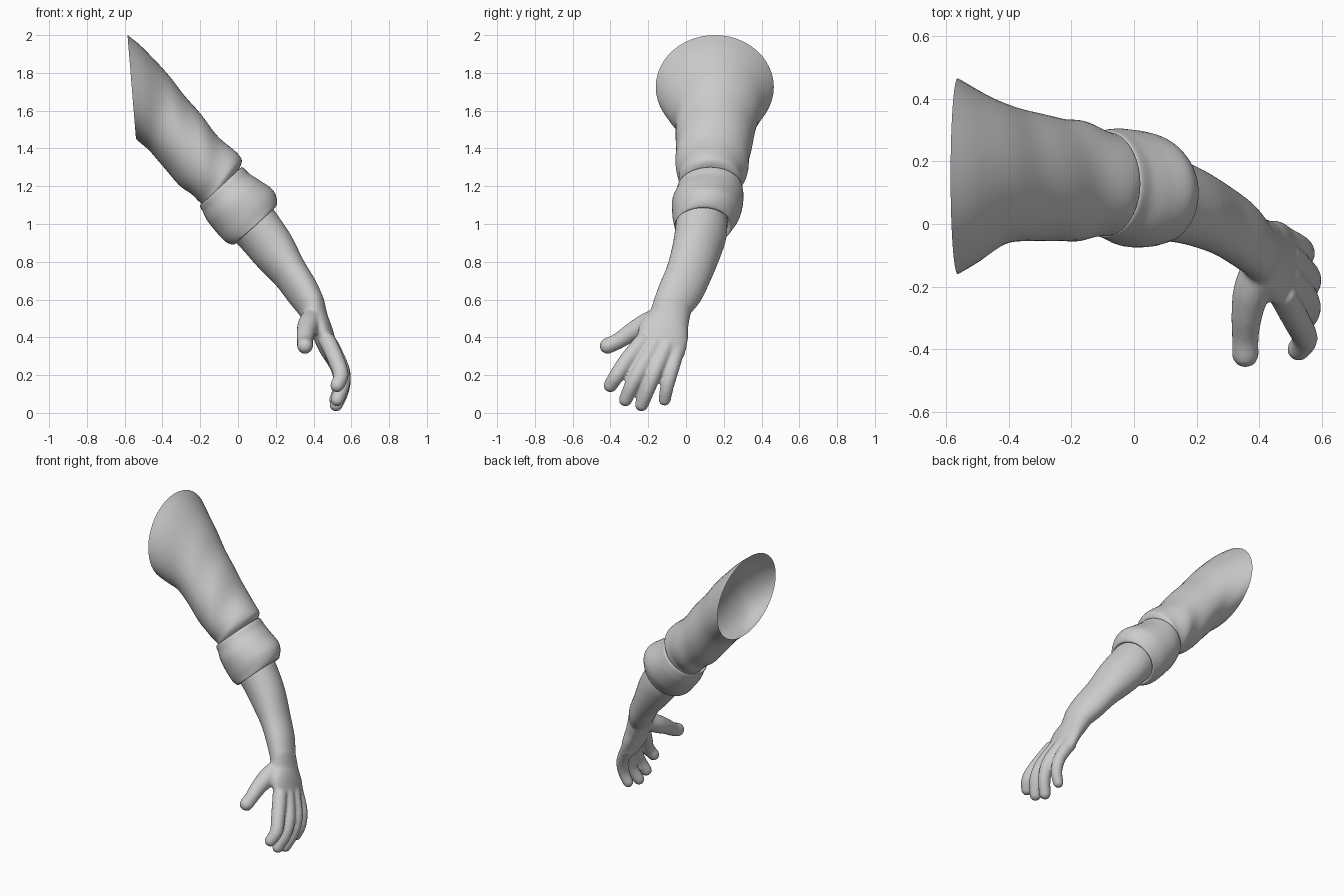
import bpy, bmesh, math
from mathutils import Vector

old = bpy.data.objects.get("Cube")
if old:
    bpy.data.objects.remove(old, do_unlink=True)

grey = bpy.data.materials.new("plain grey")
grey.use_nodes = True
grey.diffuse_color = (0.6, 0.6, 0.6, 1)
grey.node_tree.nodes["Principled BSDF"].inputs["Base Color"].default_value = (0.6, 0.6, 0.6, 1)


def spline(keys, steps):
    """Catmull-Rom through rows of numbers."""
    out = []
    for i in range(len(keys) - 1):
        p = [keys[max(i - 1, 0)], keys[i], keys[i + 1], keys[min(i + 2, len(keys) - 1)]]
        for s in range(steps):
            t = s / steps
            out.append([b + 0.5 * t * (c - a + t * (2*a - 5*b + 4*c - d + t * (3*(b - c) + d - a)))
                        for a, b, c, d in zip(*p)])
    return out + [list(keys[-1])]


def loft(bm, rings, segs=32, caps=True, fold=None):
    """Skin a list of ellipses given as (centre, half axis, half axis)."""
    rows = []
    for i, (c, a, b) in enumerate(rings):
        row = []
        for k in range(segs):
            ang = math.tau * k / segs
            s = 1 + (fold(i / (len(rings) - 1), ang) if fold else 0)
            row.append(bm.verts.new(c + s * (a * math.cos(ang) + b * math.sin(ang))))
        rows.append(row)
    for r, q in zip(rows, rows[1:]):
        for k in range(segs):
            n = (k + 1) % segs
            bm.faces.new((r[k], r[n], q[n], q[k]))
    if caps:
        bm.faces.new(rows[0][::-1])
        bm.faces.new(rows[-1])


def section(row):
    """Ellipse from upper (x, z), lower (x, z), y range and sideways tilt."""
    xt, zt, xb, zb, y0, y1, tilt = row
    h = (y1 - y0) / 2
    return (Vector(((xt + xb) / 2, (y0 + y1) / 2, (zt + zb) / 2)),
            Vector(((xt - xb) / 2, 0, (zt - zb) / 2)), Vector((0, h, tilt * h)))


def finger(bm, path):
    """Round tube along (x, y, z, radius) points with a domed tip."""
    pts = spline(path, 5)
    tip, before = Vector(pts[-1][:3]), Vector(pts[-2][:3])
    d, r = (tip - before).normalized(), pts[-1][3]
    for a in (0.35, 0.7, 1.05, 1.35):
        pts.append([*(tip + d * r * math.sin(a)), r * math.cos(a)])
    rings = []
    for i, p in enumerate(pts):
        d = Vector(pts[min(i + 1, len(pts) - 1)][:3]) - Vector(pts[max(i - 1, 0)][:3])
        d.normalize()
        u = d.cross(Vector((1, 0, 0))).normalized()
        rings.append((Vector(p[:3]), u * p[3], d.cross(u) * p[3]))
    loft(bm, rings, 16)


def finish(bm, name):
    bmesh.ops.recalc_face_normals(bm, faces=bm.faces)
    me = bpy.data.meshes.new(name)
    bm.to_mesh(me)
    bm.free()
    me.materials.append(grey)
    ob = bpy.data.objects.new(name, me)
    bpy.context.collection.objects.link(ob)
    for p in me.polygons:
        p.use_smooth = True
    return ob


def cloth(name, keys, fold):
    bm = bmesh.new()
    rings = [section(r) for r in spline([(*k, 0) for k in keys], 6)]
    loft(bm, rings, 48, False, fold)
    return finish(bm, name)


# Sleeve: open at the shoulder, creased toward the elbow
cloth("sleeve", [
    (-.585, 2.0, -.54, 1.45, -.16, .465),
    (-.50, 1.93, -.50, 1.415, -.125, .43),
    (-.38, 1.80, -.45, 1.37, -.065, .385),
    (-.28, 1.68, -.38, 1.28, -.055, .36),
    (-.18, 1.555, -.30, 1.20, -.055, .34),
    (-.09, 1.45, -.235, 1.145, -.05, .325),
    (.0, 1.37, -.195, 1.11, -.04, .30),
    (.02, 1.33, -.18, 1.09, -.03, .285),
    (.0, 1.28, -.15, 1.07, -.015, .27)],
    lambda t, a: 0.028 * math.sin(math.pi * t) * math.sin(26 * t + 2 * math.sin(a + 1)) * (0.4 + t) * math.sin(a + 4 * t))

# Rolled cuff, its lip turned in against the forearm
cloth("rolled_cuff", [
    (.0, 1.27, -.16, 1.09, .0, .26),
    (.02, 1.30, -.20, 1.10, -.04, .295),
    (.06, 1.265, -.185, 1.065, -.055, .305),
    (.12, 1.23, -.16, 1.01, -.07, .30),
    (.185, 1.185, -.10, .935, -.07, .285),
    (.205, 1.13, -.055, .90, -.065, .26),
    (.195, 1.085, -.015, .895, -.06, .24),
    (.15, 1.11, -.02, .94, -.045, .215)],
    lambda t, a: 0.02 * math.sin(math.pi * t) * math.sin(2 * a + 9 * t))

# Forearm
bm = bmesh.new()
rings = [section(r) for r in spline([
    (.14, 1.15, -.07, .96, -.045, .22, -.1),
    (.20, 1.06, .02, .87, -.055, .215, -.2),
    (.28, .94, .10, .78, -.07, .18, -.25),
    (.35, .80, .20, .68, -.10, .13, -.3),
    (.415, .69, .27, .59, -.14, .08, -.35),
    (.455, .60, .32, .53, -.17, .025, -.35)], 4)]

# Palm: x, y, z, half width, half thickness
across, through = Vector((.1, .92, -.37)), Vector((.94, 0, .33))
palm = spline([(.415, -.09, .49, .11, .065), (.445, -.115, .43, .135, .058),
               (.475, -.135, .35, .135, .05), (.50, -.15, .29, .115, .038)], 4)
rings += [(Vector(p[:3]), through * p[4], across * p[3]) for p in palm]
loft(bm, rings)

# Thumb, index, middle, ring and little fingers
for path in (
    [(.40, -.12, .52, .05), (.375, -.21, .47, .058), (.36, -.29, .425, .05),
     (.355, -.36, .38, .043), (.355, -.415, .355, .043)],
    [(.47, -.22, .39, .045), (.52, -.31, .28, .044), (.545, -.365, .20, .041), (.525, -.40, .145, .037)],
    [(.485, -.16, .37, .043), (.545, -.235, .24, .043), (.553, -.285, .15, .04), (.525, -.32, .07, .036)],
    [(.485, -.10, .36, .043), (.55, -.16, .23, .042), (.553, -.20, .13, .039), (.52, -.235, .043, .036)],
    [(.47, -.045, .34, .042), (.53, -.075, .23, .038), (.54, -.10, .14, .036), (.515, -.113, .07, .033)],
):
    finger(bm, path)

# Merge the bare arm into one soft skin
arm = finish(bm, "forearm_and_hand")
merge = arm.modifiers.new("merge", "REMESH")
merge.mode = "VOXEL"
merge.voxel_size = 0.009
merge.use_smooth_shade = True
soften = arm.modifiers.new("soften", "SMOOTH")
soften.factor = 0.5
soften.iterations = 5
